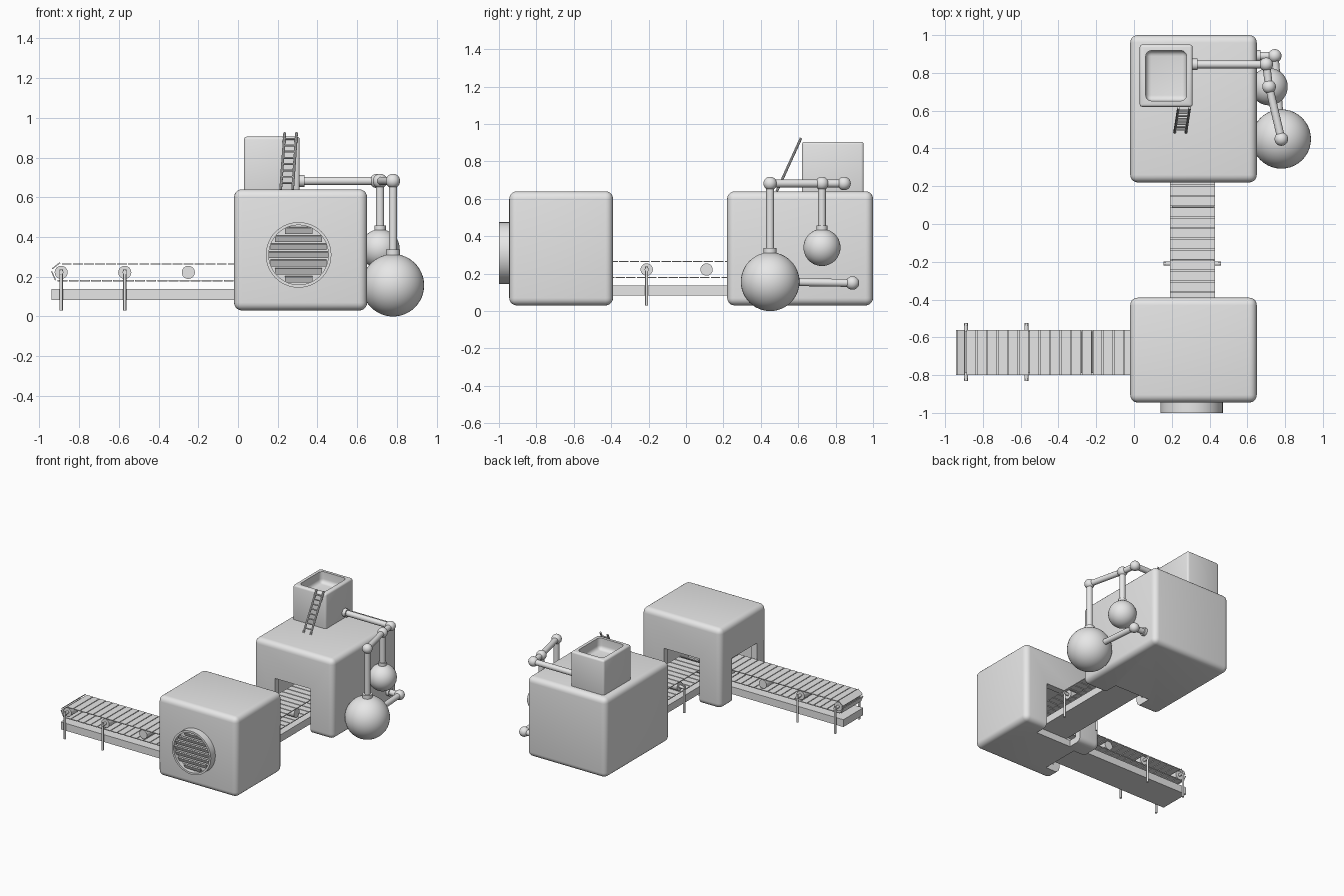
import bpy, bmesh, math
from mathutils import Matrix, Vector

old = bpy.data.objects.get("Cube")
if old:
    bpy.data.objects.remove(old, do_unlink=True)

GREY = (0.8, 0.8, 0.8, 1)
mat = bpy.data.materials.new("light grey")
mat.use_nodes = True
mat.diffuse_color = GREY
mat.node_tree.nodes["Principled BSDF"].inputs["Base Color"].default_value = GREY


def smooth(mesh):
    for p in mesh.polygons:
        p.use_smooth = True
    mesh.set_sharp_from_angle(angle=math.radians(35))


def finish(name, bm):
    mesh = bpy.data.meshes.new(name)
    bm.to_mesh(mesh)
    bm.free()
    mesh.materials.append(mat)
    smooth(mesh)
    ob = bpy.data.objects.new(name, mesh)
    bpy.context.scene.collection.objects.link(ob)
    return ob


def add_box(bm, lo, hi, frame=Matrix()):
    lo, hi = Vector(lo), Vector(hi)
    m = frame @ Matrix.Translation((lo + hi) / 2) @ Matrix.Diagonal((*(hi - lo), 1))
    bmesh.ops.create_cube(bm, size=1, matrix=m)


def add_rod(bm, a, b, r, sides=24):
    a, b = Vector(a), Vector(b)
    d = b - a
    m = Matrix.Translation((a + b) / 2) @ d.to_track_quat('Z', 'Y').to_matrix().to_4x4()
    bmesh.ops.create_cone(bm, cap_ends=True, segments=sides, radius1=r, radius2=r,
                          depth=d.length, matrix=m)


def box(name, lo, hi, bevel=0, segments=5):
    bm = bmesh.new()
    add_box(bm, lo, hi)
    if bevel:
        bmesh.ops.bevel(bm, geom=bm.edges[:], offset=bevel, segments=segments,
                        profile=0.5, affect='EDGES')
    return finish(name, bm)


def rod(name, a, b, r, sides=24):
    bm = bmesh.new()
    add_rod(bm, a, b, r, sides)
    return finish(name, bm)


def ball(name, centre, r):
    bm = bmesh.new()
    bmesh.ops.create_uvsphere(bm, u_segments=40, v_segments=24, radius=r,
                              matrix=Matrix.Translation(centre))
    return finish(name, bm)


def cut(ob, *cutters):
    """Subtract the cutters, bake the result and remove the cutters."""
    for c in cutters:
        c.hide_render = True
        mod = ob.modifiers.new("cut", 'BOOLEAN')
        mod.operation, mod.solver, mod.object = 'DIFFERENCE', 'EXACT', c
    deps = bpy.context.evaluated_depsgraph_get()
    mesh = bpy.data.meshes.new_from_object(ob.evaluated_get(deps))
    ob.modifiers.clear()
    ob.data = mesh
    smooth(mesh)
    for c in cutters:
        bpy.data.objects.remove(c, do_unlink=True)


# Machine housings: rounded hollow boxes with doorways for the conveyors
front = box("front_housing", (-.02, -.945, .03), (.65, -.39, .64), .04)
cut(front, box("cavity", (.03, -.89, .08), (.6, -.44, .59)),
    box("back_door", (.16, -.5, -.1), (.46, -.3, .375)),
    box("side_door", (-.1, -.83, -.1), (.1, -.53, .375)))
rear = box("rear_housing", (-.02, .22, .03), (.65, 1, .64), .04)
cut(rear, box("cavity", (.03, .27, .08), (.6, .95, .59)),
    box("front_door", (.16, .1, -.1), (.46, .35, .375)))

# Round vent on the front
VX, VZ, VR = .305, .31, .15
vent = rod("vent_rim", (VX, -1, VZ), (VX, -.93, VZ), VR + .015, 48)
cut(vent, rod("vent_recess", (VX, -1.1, VZ), (VX, -.965, VZ), VR, 48))
bm = bmesh.new()
for i in range(-3, 4):
    z = i * .041
    half = math.sqrt(VR ** 2 - (abs(z) + .01) ** 2)
    frame = Matrix.Translation((VX, -.981, VZ + z)) @ Matrix.Rotation(math.radians(25), 4, 'X')
    add_box(bm, (-half, -.005, -.016), (half, .005, .016), frame)
finish("vent_slats", bm)

# Conveyors: slatted belt, rollers, tray, axles and posts
AXLE_Z, BELT_R, HALF_W, PITCH = .222, .042, .12, .32


def conveyor(name, frame, length, posts):
    straight, arc = length, math.pi * BELT_R
    total = 2 * (straight + arc)
    count = round(total / .056)
    bm = bmesh.new()
    for i in range(count):
        s = (i + .5) * total / count
        side, s = divmod(s, straight + arc)
        if s < straight:
            x, z, turn = s, BELT_R, 0
        else:
            turn = (s - straight) / BELT_R
            x, z = straight + BELT_R * math.sin(turn), BELT_R * math.cos(turn)
        if side:
            x, z, turn = straight - x, -z, turn + math.pi
        m = Matrix.Translation((x, 0, AXLE_Z + z)) @ Matrix.Rotation(turn, 4, 'Y')
        add_box(bm, (-.025, -HALF_W, -.003), (.025, HALF_W, .003), m)
    finish(name + "_belt", bm).matrix_world = frame

    bm = bmesh.new()
    for i in range(int(length / PITCH) + 1):
        x = i * PITCH
        add_rod(bm, (x, -HALF_W + .01, AXLE_Z), (x, HALF_W - .01, AXLE_Z), .033)
    finish(name + "_rollers", bm).matrix_world = frame

    bm = bmesh.new()
    for i in posts:
        x = i * PITCH
        add_rod(bm, (x, -.15, AXLE_Z), (x, .155, AXLE_Z), .011, 16)
        for y in (-.142, .147):
            add_rod(bm, (x, y, .03), (x, y, AXLE_Z + .015), .008, 12)
    finish(name + "_posts", bm).matrix_world = frame

    tray = box(name + "_tray", (-.05, -HALF_W, .082), (length, HALF_W, .138))
    tray.matrix_world = frame


conveyor("side_conveyor", Matrix.Translation((-.89, -.68, 0)), 1.15, (0, 1))
conveyor("middle_conveyor", Matrix.Translation((.31, -.53, 0))
         @ Matrix.Rotation(math.pi / 2, 4, 'Z'), .97, (1,))

# Open hopper on the rear housing
hopper = box("hopper", (.03, .62, .6), (.31, .95, .905), .014, 3)
cut(hopper, box("hopper_recess", (.062, .652, .82), (.278, .918, 1.1), .03))

# Ladder leaning on the hopper
foot, top = Vector((.245, .485, .64)), Vector((.265, .615, .925))
across = Vector((.03, 0, 0))
bm = bmesh.new()
for s in (-1, 1):
    add_rod(bm, foot + s * across, top + s * across, .007, 8)
for i in range(1, 9):
    p = foot.lerp(top, i / 9)
    add_rod(bm, p - across, p + across, .005, 8)
finish("ladder", bm)

# Spherical tanks
big, small = Vector((.78, .45, .157)), Vector((.715, .727, .34))
ball("large_tank", big, .157)
ball("small_tank", small, .099)

# Upper pipe run with ball joints and drops into the tanks
PZ, PR = .682, .021
inlet, bend = Vector((.31, .845, PZ)), Vector((.7, .845, PZ))
over_small, over_big = Vector((small.x, small.y, PZ)), Vector((big.x, big.y, PZ))
runs = [(inlet, bend), (bend, over_small), (over_small, over_big),
        (over_small, small), (over_big, big)]
# Lower pipe from the rear housing to the large tank
outlet, elbow = Vector((.64, .89, .15)), Vector((.745, .89, .15))
runs += [(outlet, elbow), (elbow, big)]
bm = bmesh.new()
for a, b in runs:
    add_rod(bm, a, b, PR)
finish("pipes", bm)
for joint in (bend, over_small, over_big, elbow):
    ball("pipe_joint", joint, .036)

# Pipe collars
up = Vector((0, 0, 1))
rod("hopper_collar", inlet - Vector((.01, 0, 0)), inlet + Vector((.025, 0, 0)), .03)
rod("large_tank_collar", big + up * .14, big + up * .18, .035)
rod("small_tank_collar", small + up * .085, small + up * .118, .029)
rod("outlet_collar", outlet, outlet + Vector((.03, 0, 0)), .03)
